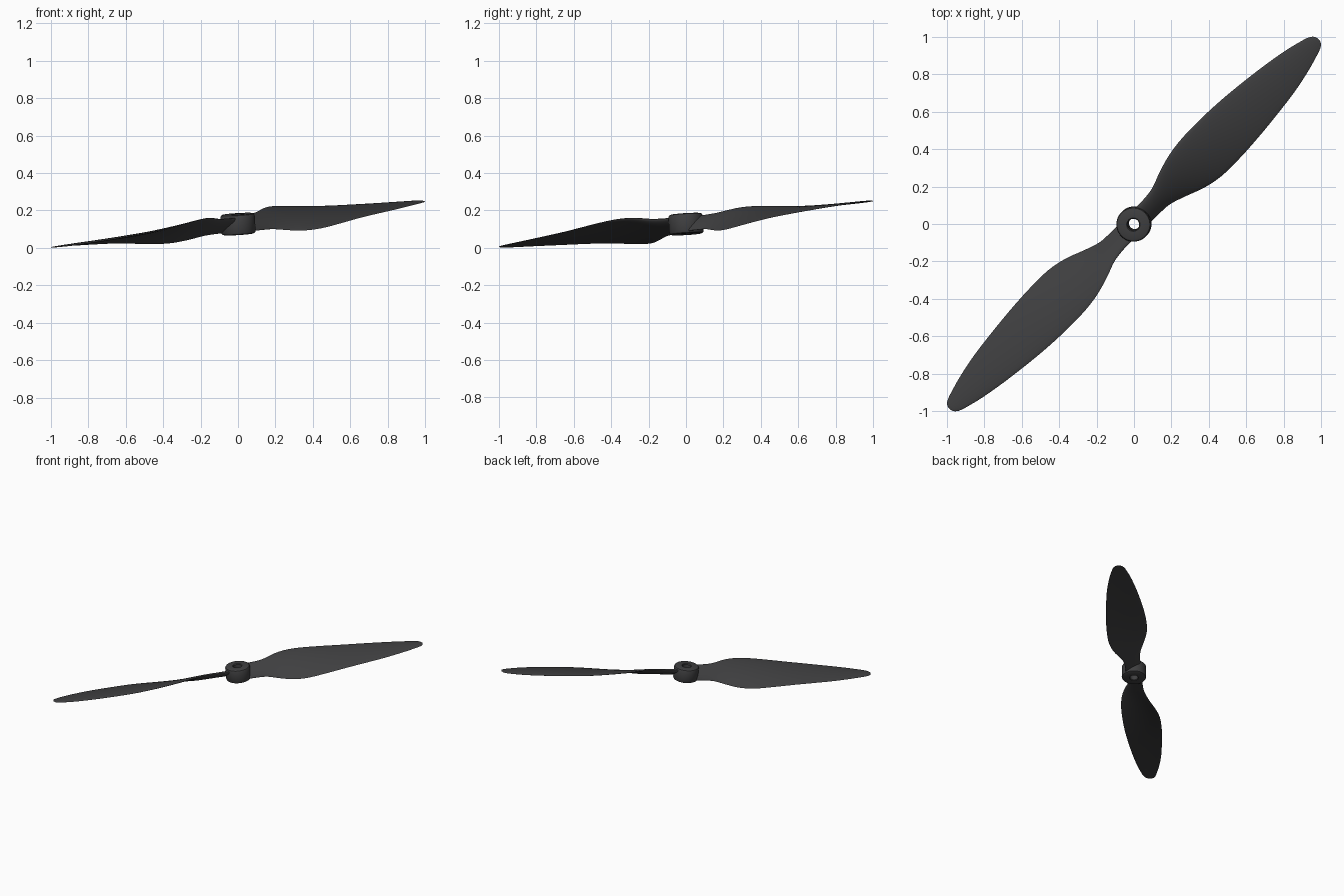
import bpy, bmesh, math
from mathutils import Matrix, Vector

if "Cube" in bpy.data.objects:
    bpy.data.objects.remove(bpy.data.objects["Cube"])

mat = bpy.data.materials.new("dark_plastic")
mat.diffuse_color = (0.05, 0.05, 0.052, 1)
mat.use_nodes = True
mat.node_tree.nodes["Principled BSDF"].inputs["Base Color"].default_value = mat.diffuse_color

# The propeller is built along local X, then turned 45 deg and tilted about 5 deg
PLACE = (Matrix.Translation((0, 0, 0.127))
         @ Matrix.Rotation(math.radians(45), 4, 'Z')
         @ Matrix.Rotation(-math.atan(0.0884), 4, 'Y'))


def make_object(name, bm, angle):
    bmesh.ops.recalc_face_normals(bm, faces=bm.faces[:])
    me = bpy.data.meshes.new(name)
    bm.to_mesh(me)
    bm.free()
    me.materials.append(mat)
    ob = bpy.data.objects.new(name, me)
    bpy.context.collection.objects.link(ob)
    bpy.ops.object.select_all(action='DESELECT')
    bpy.context.view_layer.objects.active = ob
    ob.select_set(True)
    bpy.ops.object.shade_smooth_by_angle(angle=math.radians(angle))
    return ob


def skin(bm, rings, close=False):
    n = len(rings[0])
    pairs = list(zip(rings, rings[1:])) + ([(rings[-1], rings[0])] if close else [])
    for a, b in pairs:
        for i in range(n):
            j = (i + 1) % n
            bm.faces.new((a[i], a[j], b[j], b[i]))


def spline(a, b, c, d, t):
    return [0.5 * (2 * q + (r - p) * t + (2 * p - 5 * q + 4 * r - s) * t * t
                   + (3 * q - p - 3 * r + s) * t ** 3) for p, q, r, s in zip(a, b, c, d)]


# Blade stations: span, leading edge, trailing edge, pitch slope, thickness
STATIONS = [
    (0.05, 0.055, -0.058, 0.70, 0.036),
    (0.13, 0.055, -0.057, 0.72, 0.034),
    (0.21, 0.066, -0.063, 0.70, 0.031),
    (0.30, 0.098, -0.093, 0.62, 0.027),
    (0.40, 0.126, -0.130, 0.50, 0.024),
    (0.51, 0.141, -0.151, 0.39, 0.022),
    (0.65, 0.144, -0.152, 0.29, 0.020),
    (0.80, 0.138, -0.143, 0.21, 0.018),
    (0.95, 0.124, -0.128, 0.165, 0.016),
    (1.10, 0.105, -0.109, 0.125, 0.014),
    (1.23, 0.083, -0.083, 0.09, 0.012),
    (1.32, 0.061, -0.058, 0.07, 0.010),
    (1.365, 0.047, -0.043, 0.06, 0.008),
    (1.390, 0.030, -0.028, 0.05, 0.006),
    (1.400, 0.008, -0.008, 0.05, 0.003),
]


def make_blade(name, turn):
    xf = PLACE @ Matrix.Rotation(turn, 4, 'Z')
    pts = [STATIONS[0]] + STATIONS + [STATIONS[-1]]
    path = [spline(*pts[i:i + 4], k / 4) for i in range(len(STATIONS) - 1) for k in range(4)]
    path.append(STATIONS[-1])
    bm = bmesh.new()
    rings, n = [], 24
    for u, lead, trail, slope, thick in path:
        mid, half = (lead + trail) / 2, (lead - trail) / 2
        nrm = Vector((0, -slope, 1)).normalized()
        ring = []
        for k in range(n):
            a = 2 * math.pi * k / n
            c, s = math.cos(a), math.sin(a)
            # lens section, blunter at the leading edge, slightly cambered
            off = 0.5 * thick * s * (0.85 + 0.25 * c) + 0.05 * half * (0.5 - c * c)
            v = mid + half * c
            ring.append(bm.verts.new(xf @ (Vector((u, v, slope * v)) + nrm * off)))
        rings.append(ring)
    skin(bm, rings)
    bm.faces.new(rings[0])
    bm.faces.new(rings[-1])
    return make_object(name, bm, 50)


make_blade("blade_right", 0)
make_blade("blade_left", math.pi)

# Hub: revolved closed profile (radius, height) with rounded rims and a bore
H = 0.054
profile = [(0.030, -H + 0.004), (0.034, -H), (0.080, -H), (0.088, -H + 0.004),
           (0.092, -H + 0.012), (0.092, H - 0.012), (0.088, H - 0.004),
           (0.080, H), (0.036, H), (0.031, H - 0.006)]
bm = bmesh.new()
N = 48
rings = [[bm.verts.new(PLACE @ Vector((r * math.cos(2 * math.pi * k / N),
                                       r * math.sin(2 * math.pi * k / N), z)))
          for k in range(N)] for r, z in profile]
skin(bm, rings, close=True)
make_object("hub", bm, 35)
